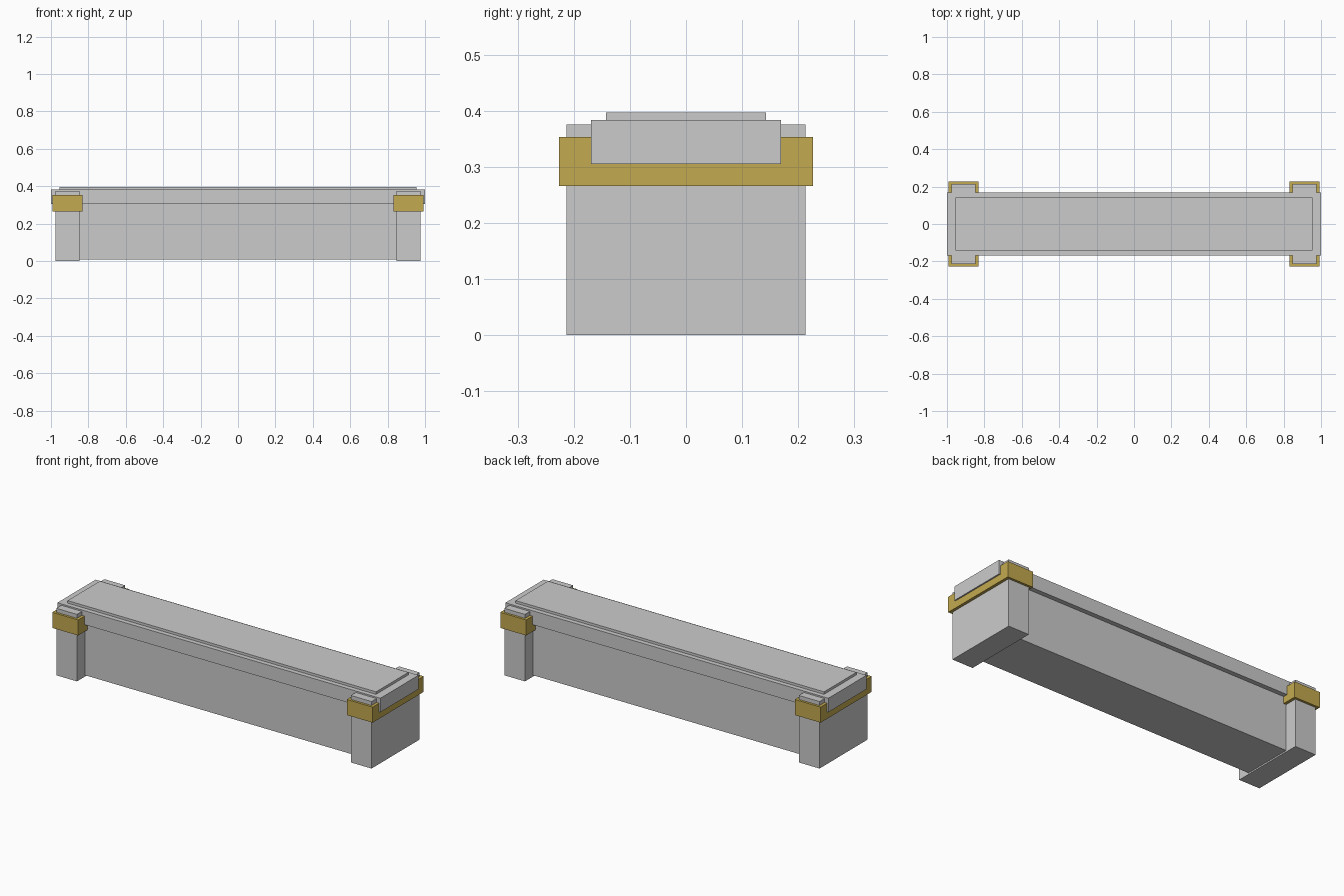
import bpy

if "Cube" in bpy.data.objects:
    bpy.data.objects.remove(bpy.data.objects["Cube"])

gold = bpy.data.materials.new("gold")
gold.diffuse_color = (0.55, 0.40, 0.08, 1)
gold.use_nodes = True
gold.node_tree.nodes["Principled BSDF"].inputs["Base Color"].default_value = gold.diffuse_color


def box(name, x, y, z, mat=None):
    """Box from (min, max) x and z ranges and a half depth y."""
    bpy.ops.mesh.primitive_cube_add(
        size=1, location=((x[0] + x[1]) / 2, 0, (z[0] + z[1]) / 2))
    ob = bpy.context.object
    ob.name = name
    ob.scale = (x[1] - x[0], 2 * y, z[1] - z[0])
    bpy.ops.object.transform_apply(location=True, rotation=False, scale=True)
    if mat:
        ob.data.materials.append(mat)
    return ob


# Long central body, overhanging slab and raised top panel
box("body", (-0.91, 0.91), 0.143, (0.008, 0.32))
box("slab", (-1.0, 1.0), 0.169, (0.305, 0.383))
box("top_panel", (-0.955, 0.955), 0.143, (0.37, 0.397))

# End piers with gold bands
for side, s in (("left", -1), ("right", 1)):
    pier = sorted((s * 0.848, s * 0.976))
    band = sorted((s * 0.832, s * 0.992))
    box(side + "_pier", pier, 0.213, (0.0, 0.375))
    box(side + "_band", band, 0.226, (0.266, 0.353), gold)
